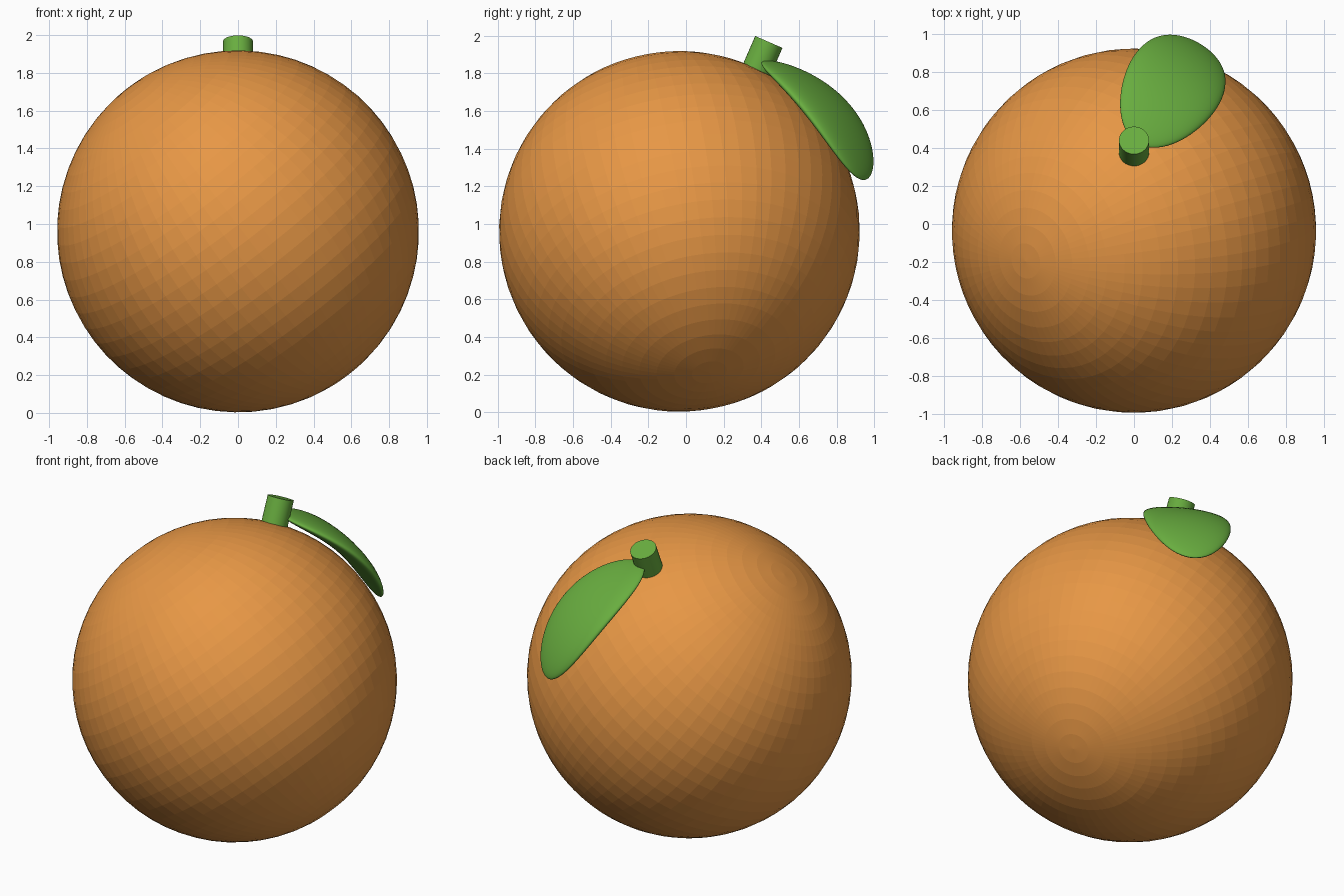
import bpy, bmesh, math
from mathutils import Vector, Matrix

if "Cube" in bpy.data.objects:
    bpy.data.objects.remove(bpy.data.objects["Cube"])


def material(name, color):
    m = bpy.data.materials.new(name)
    m.diffuse_color = color
    m.use_nodes = True
    m.node_tree.nodes["Principled BSDF"].inputs["Base Color"].default_value = m.diffuse_color
    return m


def add_object(name, bm, mat, smooth_angle=None):
    me = bpy.data.meshes.new(name)
    bm.normal_update()
    bm.to_mesh(me)
    bm.free()
    ob = bpy.data.objects.new(name, me)
    bpy.context.collection.objects.link(ob)
    me.materials.append(mat)
    if smooth_angle:
        bpy.ops.object.select_all(action='DESELECT')
        ob.select_set(True)
        bpy.context.view_layer.objects.active = ob
        bpy.ops.object.shade_smooth_by_angle(angle=math.radians(smooth_angle))
    return ob


orange = material("peel", (0.80, 0.31, 0.06, 1))
green = material("leaf_green", (0.14, 0.42, 0.05, 1))

# Fruit body: faceted sphere with its poles tilted
center = Vector((0, -0.035, 0.961))
axis = Vector((-0.596, -0.167, 0.784))
bm = bmesh.new()
bmesh.ops.create_uvsphere(
    bm, u_segments=64, v_segments=32, radius=0.958,
    matrix=Matrix.Translation(center) @ axis.to_track_quat('Z', 'Y').to_matrix().to_4x4())
add_object("fruit_body", bm, orange)

# Stem: short cylinder leaning back, sunk into the fruit
top = Vector((0, 0.44, 1.967))
lean = Vector((0, 0.40, 0.917)).normalized()
length = 0.26
bm = bmesh.new()
bmesh.ops.create_cone(
    bm, cap_ends=True, segments=32, radius1=0.079, radius2=0.079, depth=length,
    matrix=Matrix.Translation(top - lean * length / 2) @ lean.to_track_quat('Z', 'Y').to_matrix().to_4x4())
add_object("stem", bm, green, 30)

# Leaf: flattened ellipsoid bent along its length over the fruit
base = Vector((0.02, 0.425, 1.865))
tip = Vector((0.345, 0.945, 1.235))
along = tip - base
across = Vector((0.42, -0.27, 0.03))
across = (across - across.project(along)).normalized()
normal = across.cross(along).normalized()
if normal.z < 0:
    normal.negate()
bm = bmesh.new()
bmesh.ops.create_uvsphere(bm, u_segments=48, v_segments=32, radius=1)
for v in bm.verts:
    w, h, t = v.co.x, v.co.y, (v.co.z + 1) / 2
    bow = 0.095 * 4 * t * (1 - t)
    v.co = base + along * t + across * (0.258 * w) + normal * (bow + 0.052 * h)
bmesh.ops.recalc_face_normals(bm, faces=bm.faces)
add_object("leaf", bm, green, 60)
